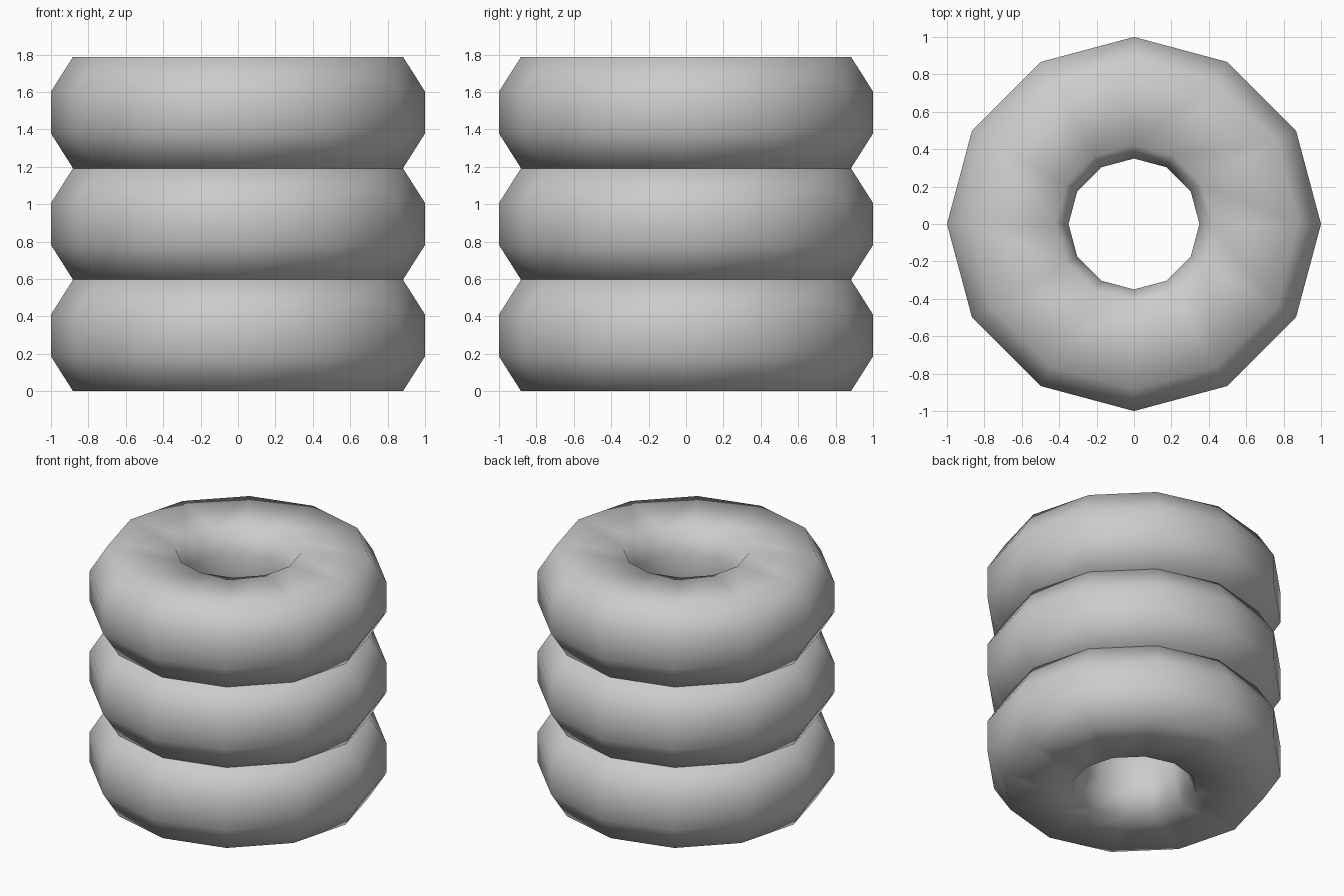
import bpy, bmesh, math

cube = bpy.data.objects.get("Cube")
if cube:
    bpy.data.objects.remove(cube, do_unlink=True)

SIDES = 12
HEIGHT = 0.596

# Plain grey for every ring
grey = bpy.data.materials.new("light_grey")
grey.use_nodes = True
colour = (0.6, 0.6, 0.6, 1)
grey.diffuse_color = colour
grey.node_tree.nodes["Principled BSDF"].inputs["Base Color"].default_value = colour

# Eight-sided cross-section as (radius, height from the ring's middle)
upper = [(1.0, 0.112), (0.882, HEIGHT / 2), (0.42, HEIGHT / 2), (0.35, 0.112)]
profile = upper + [(r, -z) for r, z in reversed(upper)]


def make_ring(name, base):
    bm = bmesh.new()
    loops = []
    for i in range(SIDES):
        a = math.tau * i / SIDES
        loops.append([bm.verts.new((r * math.cos(a), r * math.sin(a), z + HEIGHT / 2))
                      for r, z in profile])
    n = len(profile)
    for i in range(SIDES):
        here, there = loops[i], loops[(i + 1) % SIDES]
        for j in range(n):
            k = (j + 1) % n
            bm.faces.new((here[j], there[j], there[k], here[k])).smooth = True
    bmesh.ops.recalc_face_normals(bm, faces=bm.faces)
    mesh = bpy.data.meshes.new(name)
    bm.to_mesh(mesh)
    bm.free()
    mesh.materials.append(grey)
    ring = bpy.data.objects.new(name, mesh)
    ring.location.z = base
    bpy.context.collection.objects.link(ring)


# Stack of three identical rings
for level, name in enumerate(("bottom_ring", "middle_ring", "top_ring")):
    make_ring(name, level * HEIGHT)
